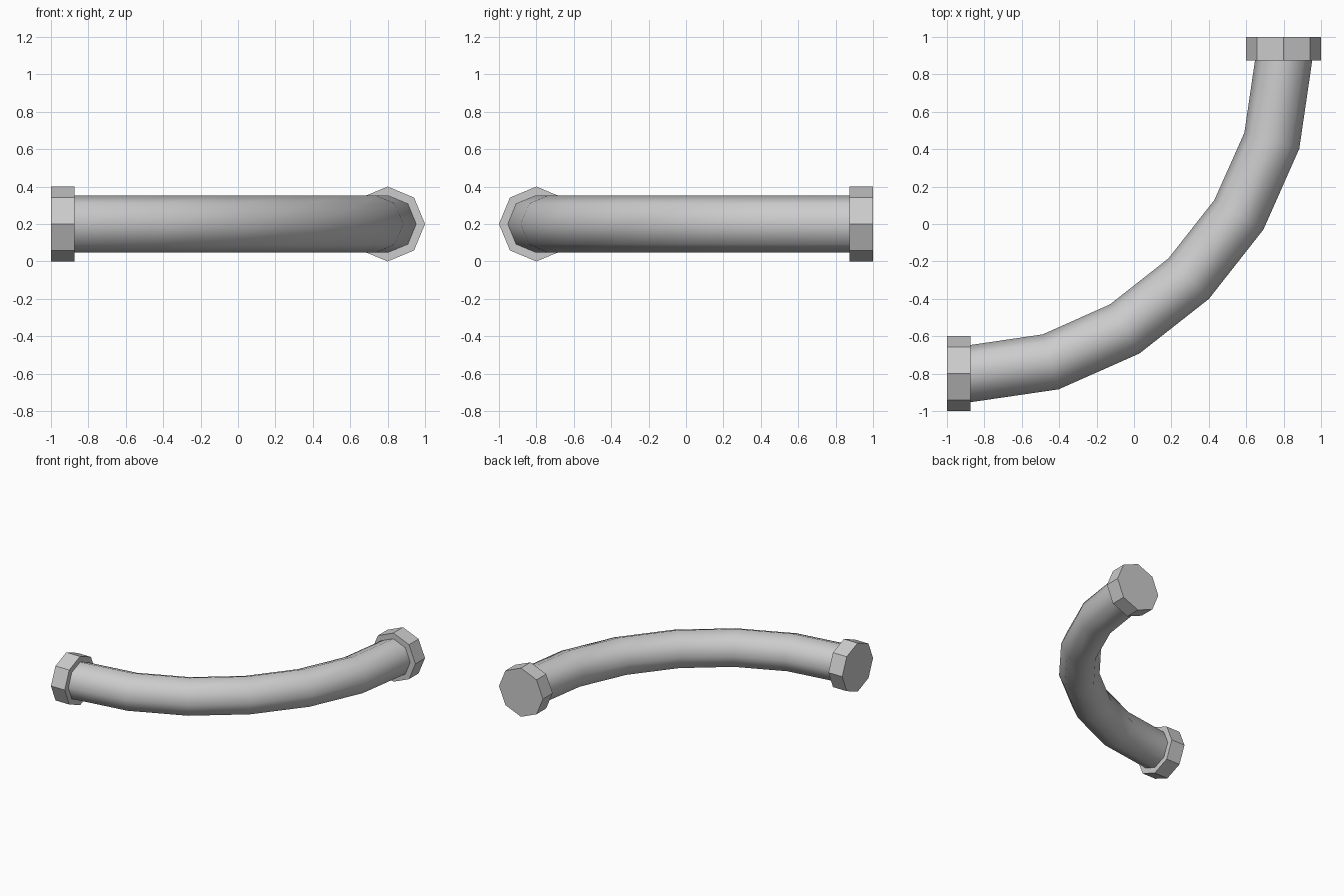
import bpy
import bmesh
from math import cos, sin, pi
from mathutils import Vector

SIDES = 8
AXIS_Z = 0.2
FLANGE_R = 0.2
PIPE_R = 0.153
FACE = 0.875      # inner face of each flange
OFFSET = 0.8      # sideways position of each pipe end
STEPS = 6

cube = bpy.data.objects.get("Cube")
if cube:
    bpy.data.objects.remove(cube, do_unlink=True)

# One painted metal colour
metal = bpy.data.materials.new("light_grey_metal")
metal.use_nodes = True
metal.diffuse_color = (0.6, 0.6, 0.6, 1)
bsdf = next(n for n in metal.node_tree.nodes if n.type == 'BSDF_PRINCIPLED')
bsdf.inputs["Base Color"].default_value = metal.diffuse_color


def sweep(name, path, tangents, radius, smooth):
    """Capped octagonal tube through the path, with a corner pointing up."""
    bm = bmesh.new()
    rings = []
    for point, tangent in zip(path, tangents):
        side = tangent.normalized().cross(Vector((0, 0, 1)))
        rings.append([bm.verts.new(point + radius * (
            side * cos(2 * pi * i / SIDES) + Vector((0, 0, sin(2 * pi * i / SIDES)))))
            for i in range(SIDES)])
    for a, b in zip(rings, rings[1:]):
        for i in range(SIDES):
            j = (i + 1) % SIDES
            bm.faces.new((a[i], a[j], b[j], b[i])).smooth = smooth
    bm.faces.new(rings[0])
    bm.faces.new(rings[-1])
    bmesh.ops.recalc_face_normals(bm, faces=bm.faces[:])
    mesh = bpy.data.meshes.new(name)
    bm.to_mesh(mesh)
    bm.free()
    mesh.materials.append(metal)
    obj = bpy.data.objects.new(name, mesh)
    bpy.context.collection.objects.link(obj)
    return obj


X, Y = Vector((1, 0, 0)), Vector((0, 1, 0))

# End flanges
left_end = Vector((0, -OFFSET, AXIS_Z))
back_end = Vector((OFFSET, 0, AXIS_Z))
sweep("side_flange", [left_end - X, left_end - X * FACE], [X, X], FLANGE_R, False)
sweep("back_flange", [back_end + Y * FACE, back_end + Y], [Y, Y], FLANGE_R, False)

# Curved pipe: a quarter bend in even steps
start = left_end - X * FACE
end = back_end + Y * FACE
reach = 0.525 * (OFFSET + FACE)
h1, h2 = start + X * reach, end - Y * reach
path, tangents = [], []
for k in range(STEPS + 1):
    t = k / STEPS
    u = 1 - t
    path.append(start * u**3 + h1 * 3 * u * u * t + h2 * 3 * u * t * t + end * t**3)
    tangents.append((h1 - start) * u * u + (h2 - h1) * 2 * u * t + (end - h2) * t * t)
sweep("bent_pipe", path, tangents, PIPE_R, True)
